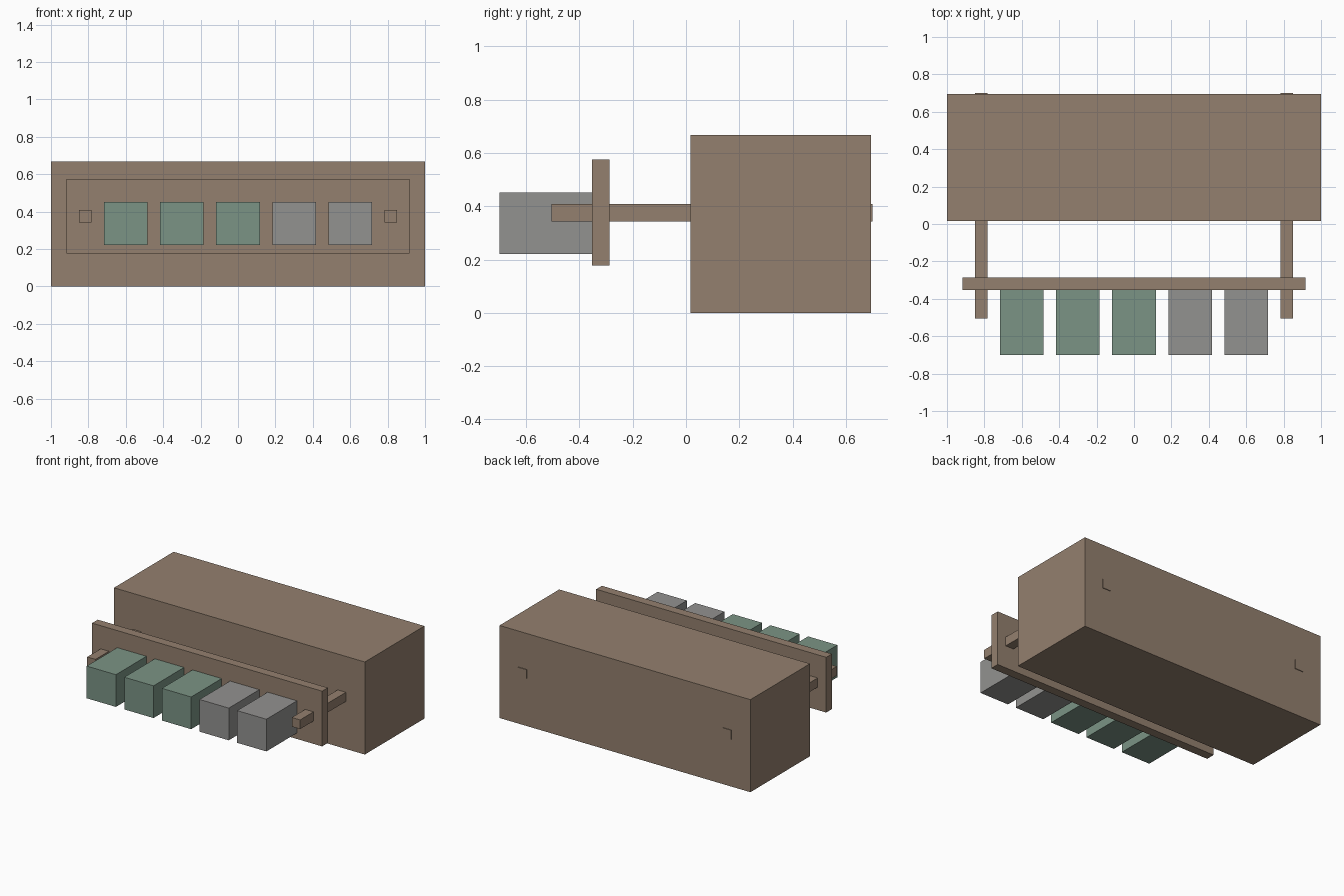
import bpy

if "Cube" in bpy.data.objects:
    bpy.data.objects.remove(bpy.data.objects["Cube"])


def material(name, rgb):
    m = bpy.data.materials.new(name)
    m.diffuse_color = (*rgb, 1.0)
    m.use_nodes = True
    m.node_tree.nodes["Principled BSDF"].inputs["Base Color"].default_value = m.diffuse_color
    return m


brown = material("brown", (0.295, 0.215, 0.156))
green = material("sage_green", (0.198, 0.296, 0.235))
grey = material("grey", (0.29, 0.287, 0.28))


def box(name, x, y, z, mat):
    """Box spanning the (min, max) pairs given for each axis."""
    spans = (x, y, z)
    bpy.ops.mesh.primitive_cube_add(size=1, location=[(a + b) / 2 for a, b in spans])
    ob = bpy.context.object
    ob.name = name
    ob.scale = [b - a for a, b in spans]
    bpy.ops.object.transform_apply(location=False, rotation=False, scale=True)
    ob.data.materials.append(mat)
    return ob


# Large rear body
box("body", (-1, 1), (0.016, 0.695), (0, 0.667), brown)

# Upright front panel
box("front_panel", (-0.917, 0.917), (-0.352, -0.287), (0.177, 0.575), brown)

# Two rods running through the panel and the body
for side, x in (("left", -0.816), ("right", 0.816)):
    box(side + "_rod", (x - 0.033, x + 0.033), (-0.505, 0.70), (0.342, 0.408), brown)

# Row of five blocks on the panel
for i in range(5):
    x = -0.6 + 0.3 * i
    box(f"block_{i + 1}", (x - 0.1165, x + 0.1165), (-0.70, -0.352), (0.22, 0.452),
        green if i < 3 else grey)
